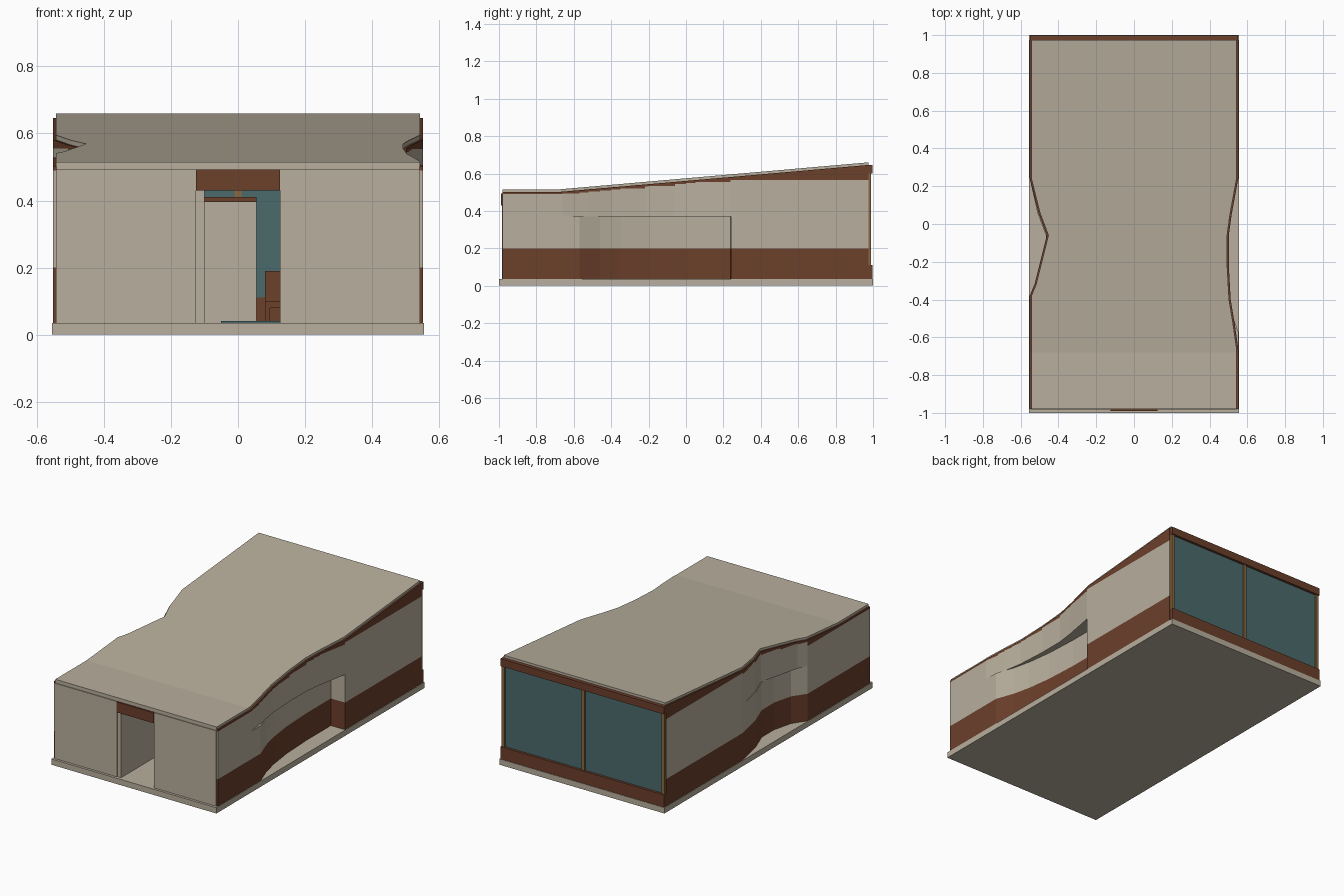
import bpy

if "Cube" in bpy.data.objects:
    bpy.data.objects.remove(bpy.data.objects["Cube"], do_unlink=True)


def material(name, rgb):
    m = bpy.data.materials.new(name)
    m.use_nodes = True
    m.diffuse_color = (*rgb, 1)
    b = next(n for n in m.node_tree.nodes if n.type == 'BSDF_PRINCIPLED')
    b.inputs["Base Color"].default_value = (*rgb, 1)
    b.inputs["Roughness"].default_value = 0.8
    return m


PLASTER = material("plaster", (0.48, 0.43, 0.34))
BROWN = material("dark_brown", (0.15, 0.05, 0.024))
TEAL = material("teal_glass", (0.07, 0.145, 0.15))
WOOD = material("wood", (0.26, 0.14, 0.05))


def add_mesh(name, verts, faces, mats, indices=None):
    me = bpy.data.meshes.new(name)
    me.from_pydata(verts, [], faces)
    for m in mats:
        me.materials.append(m)
    for p, i in zip(me.polygons, indices or []):
        p.material_index = i
    ob = bpy.data.objects.new(name, me)
    bpy.context.collection.objects.link(ob)
    return ob


def box(name, x, y, z, mat):
    verts = [(a, b, c) for a in x for b in y for c in z]
    faces = [(0, 1, 3, 2), (4, 6, 7, 5), (0, 4, 5, 1),
             (2, 3, 7, 6), (0, 2, 6, 4), (1, 5, 7, 3)]
    return add_mesh(name, verts, faces, [mat])


def interp(pts, y):
    if y <= pts[0][0] or y >= pts[-1][0]:
        return 0.0
    for (y0, d0), (y1, d1) in zip(pts, pts[1:]):
        if y0 <= y <= y1:
            return d0 + (d1 - d0) * (y - y0) / (y1 - y0)


HALF = 0.555
BASE, BAND, LEDGE = 0.035, 0.2, 0.37

# How far each side wall bends inward along y: (lower part, upper part)
BENDS = {
    1: ([(-.57, 0), (-.46, .04), (-.35, .065), (-.2, .085), (0, .095), (.239, .095), (.24, 0)],
        [(-.66, 0), (-.52, .02), (-.4, .04), (-.22, .05), (-.06, .05), (.05, .035), (.24, 0)]),
    -1: ([(-.38, 0), (-.3, .055), (-.18, .085), (-.06, .085), (.06, .04), (.24, 0)],
         [(-.38, 0), (-.32, .025), (-.2, .055), (-.06, .09), (.06, .045), (.24, 0)]),
}


def roof_top(y):
    return 0.515 + max(0, y + 0.68) * 0.145 / 1.66


def stations(side):
    ys = {-.98, -.68, .975}
    for pts in BENDS[side]:
        ys.update(p[0] for p in pts)
    return sorted(ys)


# Side walls: brown foot, plaster field with stepped top, brown cap
def side_wall(name, side):
    low, high = BENDS[side]
    verts, faces, idx = [], [], []
    ys = stations(side)
    for y0, y1 in zip(ys, ys[1:]):
        step = min(roof_top(y0) - 0.025, 0.565)
        columns = []
        for y in (y0, y1):
            xl = side * (HALF - 0.003 - interp(low, y))
            xu = side * (HALF - 0.003 - interp(high, y))
            columns.append([(xl, y, BASE), (xl, y, BAND), (xl, y, LEDGE),
                            (xu, y, LEDGE), (xu, y, step), (xu, y, roof_top(y) - 0.014)])
        n = len(verts)
        verts += columns[0] + columns[1]
        for r in range(5):
            f = (n + r, n + 6 + r, n + 7 + r, n + r + 1)
            faces.append(f if side > 0 else f[::-1])
            idx.append(1 if r in (0, 4) else 0)
    ob = add_mesh(name, verts, faces, [PLASTER, BROWN], idx)
    weld = ob.modifiers.new("weld", 'WELD')
    weld.merge_threshold = 0.0001
    thick = ob.modifiers.new("thickness", 'SOLIDIFY')
    thick.thickness = 0.012


side_wall("left_wall", 1)
side_wall("right_wall", -1)

# Sloping roof that follows the bent sides
ys = sorted(set(stations(1)) | set(stations(-1)))
verts, faces = [], []
for y in ys:
    xr = -(HALF - 0.012 - interp(BENDS[-1][1], y))
    xl = HALF - 0.012 - interp(BENDS[1][1], y)
    t = roof_top(y)
    verts += [(xr, y, t - 0.022), (xl, y, t - 0.022), (xl, y, t), (xr, y, t)]
for i in range(len(ys) - 1):
    for k in range(4):
        a, b = 4 * i + k, 4 * i + (k + 1) % 4
        faces.append((a, a + 4, b + 4, b))
end = len(verts) - 4
faces += [(0, 1, 2, 3), (end + 3, end + 2, end + 1, end)]
add_mesh("roof", verts, faces, [PLASTER])

box("base_slab", (-HALF, HALF), (-1, 1), (0, BASE), PLASTER)

# Front wall with doorway
box("front_wall_right", (-.543, -.125), (-.985, -.965), (BASE, .493), PLASTER)
box("front_wall_left", (.125, .543), (-.985, -.965), (BASE, .493), PLASTER)
box("door_lintel", (-.125, .125), (-.99, -.965), (.43, .493), BROWN)
box("entry_wall", (-.125, -.1), (-.98, -.5), (BASE, .43), PLASTER)

# Glazed back wall
box("back_sill", (-.55, .55), (.972, .997), (BASE, .11), BROWN)
box("back_header", (-.55, .55), (.972, .997), (.6, .645), BROWN)
box("back_glass", (-.54, .54), (.976, .982), (.11, .6), TEAL)
for name, x in (("left", .538), ("middle", 0), ("right", -.538)):
    box(name + "_mullion", (x - .01, x + .01), (.972, .99), (.11, .6), WOOD)

# Interior partition, rug and chair
box("partition", (-.1, .055), (-.45, -.42), (BASE, .395), PLASTER)
box("partition_cap", (-.1, .055), (-.455, -.415), (.395, .41), BROWN)
box("rug", (-.05, .3), (-.7, -.5), (BASE, .04), TEAL)
box("chair_seat", (.08, .22), (-.2, -.06), (.08, .1), BROWN)
box("chair_back", (.08, .22), (-.075, -.06), (.1, .19), BROWN)
for x in (.08, .205):
    for y in (-.2, -.075):
        box("chair_leg", (x, x + .015), (y, y + .015), (BASE, .08), BROWN)
